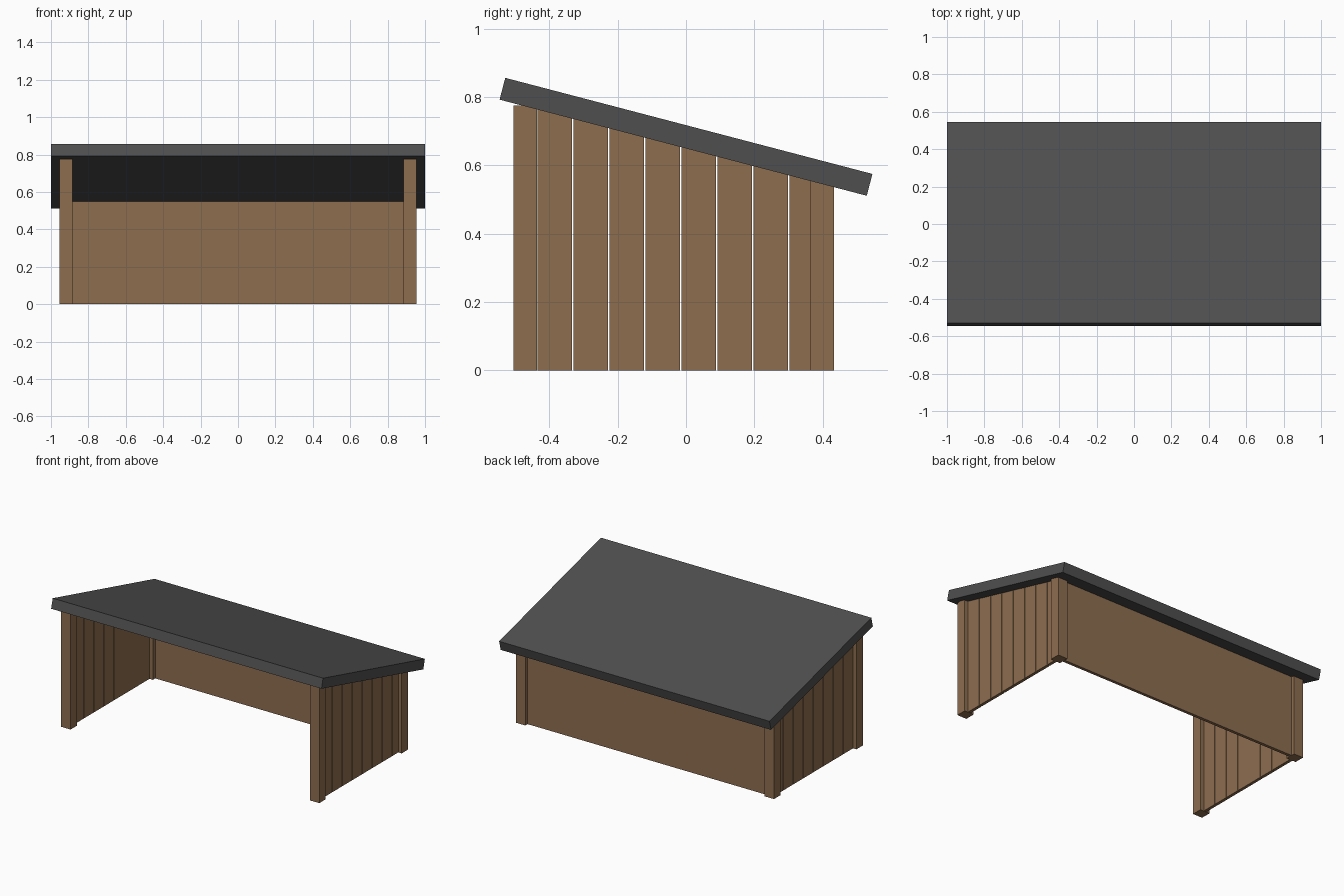
import bpy, math

if "Cube" in bpy.data.objects:
    bpy.data.objects.remove(bpy.data.objects["Cube"])


def material(name, color):
    m = bpy.data.materials.new(name)
    m.diffuse_color = (*color, 1)
    m.use_nodes = True
    m.node_tree.nodes["Principled BSDF"].inputs["Base Color"].default_value = m.diffuse_color
    return m


WOOD = material("brown_wood", (0.27, 0.155, 0.078))
FELT = material("dark_felt", (0.078, 0.078, 0.078))


def box(name, x, y, z, mat):
    """Box from (min, max) ranges along each axis."""
    verts = [(a, b, c) for a in x for b in y for c in z]
    faces = [(0, 1, 3, 2), (4, 6, 7, 5), (0, 4, 5, 1),
             (2, 3, 7, 6), (0, 2, 6, 4), (1, 5, 7, 3)]
    mesh = bpy.data.meshes.new(name)
    mesh.from_pydata(verts, [], faces)
    mesh.materials.append(mat)
    obj = bpy.data.objects.new(name, mesh)
    bpy.context.collection.objects.link(obj)
    return obj


SLOPE = 0.2617


def underside(y):
    return 0.793 - SLOPE * (y + 0.547)


# Sloping roof slab
roof = box("roof", (-1, 1), (-0.556, 0.556), (-0.033, 0.033), FELT)
roof.location = (0, 0, 0.684)
roof.rotation_euler.x = -math.atan(SLOPE)

# Back panel, set between the rear posts
box("back_panel", (-0.91, 0.91), (0.39, 0.41), (0, 0.56), WOOD)

for s, side in ((1, "right"), (-1, "left")):
    # Corner posts
    px = sorted((s * 0.885, s * 0.955))
    box(side + "_front_post", px, (-0.505, -0.437), (0, 0.775), WOOD)
    box(side + "_back_post", px, (0.365, 0.434), (0, 0.565), WOOD)

    # Vertical side boards with narrow gaps, tops buried in the roof
    bx = sorted((s * 0.91, s * 0.93))
    for i in range(8):
        y0 = -0.435 + 0.1055 * i
        box(f"{side}_side_board_{i + 1}", bx, (y0, y0 + 0.1015),
            (0, underside(y0) + 0.0412), WOOD)
